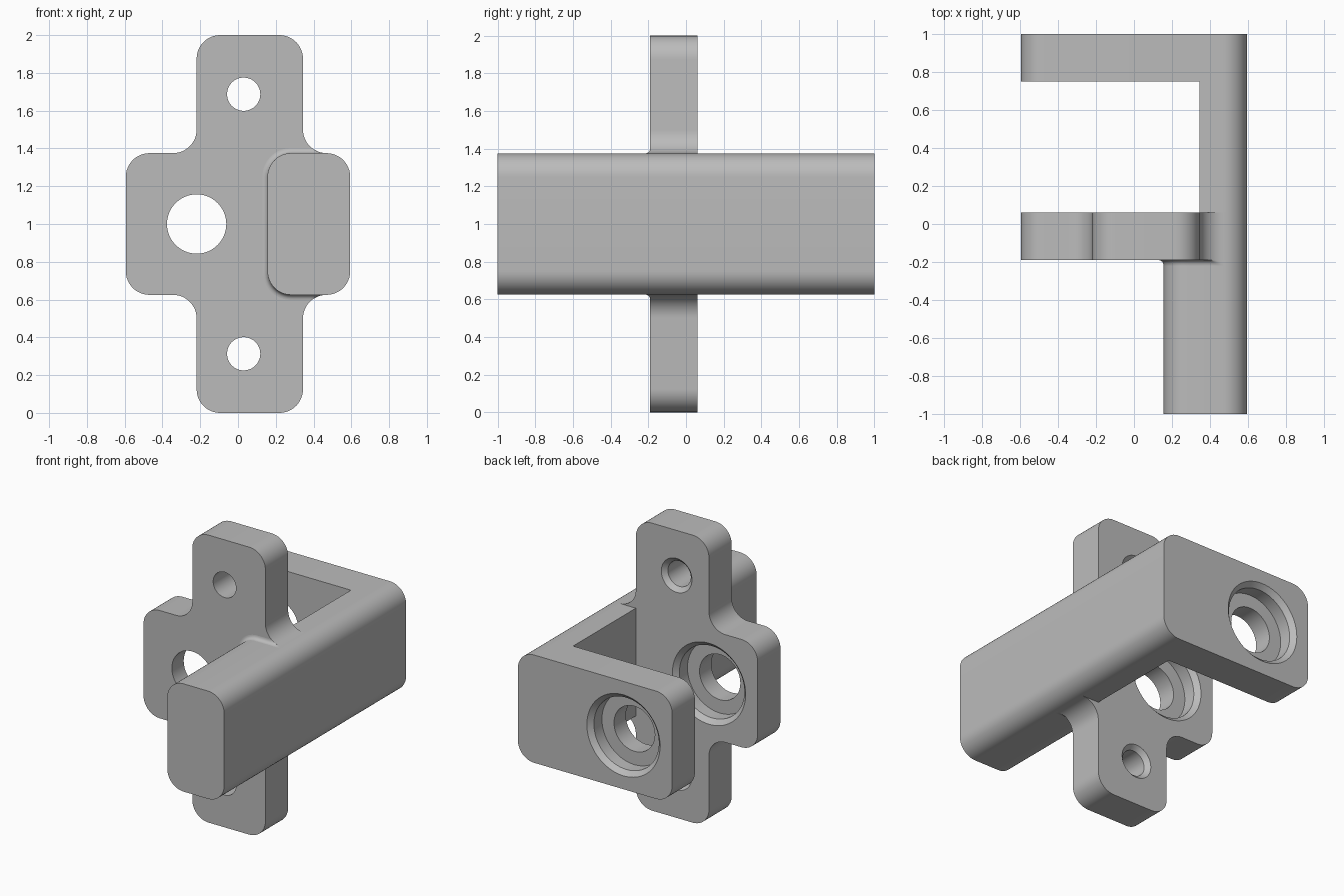
import bpy, bmesh
from math import sin, cos, pi, sqrt, radians
from mathutils import Vector

cube = bpy.data.objects.get("Cube")
if cube:
    bpy.data.objects.remove(cube, do_unlink=True)

R = 0.125                       # corner and fillet radius
LOW, HIGH = 0.625, 1.375        # height range of the rail and rear plate
SIDE = 0.594                    # half width
TAB_L, TAB_R = -0.219, 0.344    # sides of the upright tab
RAIL_X = 0.156                  # inner side of the thick rail
FRONT, BACK = -0.19, 0.06       # mounting plate faces
REAR = 0.75                     # inner face of the rear plate
BORE_X, SCREW_X = -0.219, 0.03

grey = bpy.data.materials.new("plain grey")
grey.use_nodes = True
grey.diffuse_color = (0.5, 0.5, 0.5, 1)
grey.node_tree.nodes["Principled BSDF"].inputs["Base Color"].default_value = grey.diffuse_color


def finish(name, bm):
    bmesh.ops.recalc_face_normals(bm, faces=bm.faces)
    mesh = bpy.data.meshes.new(name)
    bm.to_mesh(mesh)
    bm.free()
    mesh.materials.append(grey)
    obj = bpy.data.objects.new(name, mesh)
    bpy.context.collection.objects.link(obj)
    shade(mesh)
    return obj


def shade(mesh):
    mesh.shade_smooth()
    mesh.set_sharp_from_angle(angle=radians(30))


def rounded(corners, steps=12):
    """Round the right-angled corners (x, z, radius) of an outline."""
    pts = []
    for i, (x, z, r) in enumerate(corners):
        p = Vector((x, z))
        if r == 0:
            pts.append(p)
            continue
        a = (Vector(corners[i - 1][:2]) - p).normalized()
        b = (Vector(corners[(i + 1) % len(corners)][:2]) - p).normalized()
        for k in range(steps + 1):
            t = k / steps * pi / 2
            pts.append(p + r * (a + b - b * cos(t) - a * sin(t)))
    return pts


def prism(name, corners, y0, y1):
    bm = bmesh.new()
    pts = rounded(corners)
    rings = [[bm.verts.new((p.x, y, p.y)) for p in pts] for y in (y0, y1)]
    for ring in rings:
        bm.faces.new(ring)
    for i in range(len(pts)):
        bm.faces.new((rings[0][i - 1], rings[0][i], rings[1][i], rings[1][i - 1]))
    return finish(name, bm)


def box(x0, x1, inner=R):
    return [(x0, LOW, inner), (x1, LOW, R), (x1, HIGH, R), (x0, HIGH, inner)]


def drill(obj, x, z, profile, sides=64):
    """Cut a turned hole; profile holds (radius, y) steps."""
    bm = bmesh.new()
    rings = [[bm.verts.new((x + r * cos(2 * pi * i / sides), y, z + r * sin(2 * pi * i / sides)))
              for i in range(sides)] for r, y in profile]
    bm.faces.new(rings[0])
    bm.faces.new(rings[-1])
    for a, b in zip(rings, rings[1:]):
        for i in range(sides):
            bm.faces.new((a[i - 1], a[i], b[i], b[i - 1]))
    cutter = finish("hole_cutter", bm)
    cutter.hide_render = True
    mod = obj.modifiers.new("hole", "BOOLEAN")
    mod.operation, mod.solver, mod.object = "DIFFERENCE", "EXACT", cutter
    deps = bpy.context.evaluated_depsgraph_get()
    mesh = bpy.data.meshes.new_from_object(obj.evaluated_get(deps))
    obj.modifiers.clear()
    obj.data = mesh
    shade(mesh)
    bpy.data.objects.remove(cutter, do_unlink=True)


def stepped_bore(obj, front, back):
    """Through hole with a chamfered counterbore on the back."""
    drill(obj, BORE_X, 1.0, [(0.157, front - 0.05), (0.157, back - 0.12), (0.25, back - 0.12),
                             (0.25, back - 0.032), (0.282, back), (0.282, back + 0.05)])


# Cross-shaped mounting plate
plate = prism("mounting_plate", [
    (TAB_L, 0, R), (TAB_R, 0, R), (TAB_R, LOW, R), (SIDE, LOW, R), (SIDE, HIGH, R), (TAB_R, HIGH, R),
    (TAB_R, 2, R), (TAB_L, 2, R), (TAB_L, HIGH, R), (-SIDE, HIGH, R), (-SIDE, LOW, R), (TAB_L, LOW, R)],
    FRONT, BACK)
stepped_bore(plate, FRONT, BACK)
for z in (0.313, 1.687):
    drill(plate, SCREW_X, z, [(0.088, FRONT - 0.05), (0.088, BACK - 0.03),
                              (0.118, BACK), (0.118, BACK + 0.05)])

# Rear plate
rear = prism("rear_plate", box(-SIDE, SIDE), REAR, 1)
stepped_bore(rear, REAR, 1)

# Rail: thick in front of the mounting plate, thinner behind it
prism("front_rail", box(RAIL_X, SIDE), -1, FRONT)
prism("rear_rail", box(TAB_R, SIDE, 0), BACK, REAR)

# Small fillet where the front rail meets the mounting plate
upper = []
for k in range(13):
    t = k / 12 * pi / 2
    n = Vector((-cos(t), sin(t)))
    upper.append((Vector((RAIL_X + R, HIGH - R)) + n * R, n))
for k in range(1, 17):
    upper.append((Vector((RAIL_X + R + (TAB_R - RAIL_X) * k / 16, HIGH)), Vector((0, 1))))
lower = [(Vector((p.x, 2 - p.y)), Vector((n.x, -n.y))) for p, n in reversed(upper)]


def limit(x):
    """Half height of the mounting plate beside the tab."""
    if x <= TAB_R:
        return 1.0
    dx = min(0, x - TAB_R - R)
    return HIGH - 1 + R - sqrt(max(0, R * R - dx * dx))


bm = bmesh.new()
grid = []
F = 0.027
for k in range(7):
    t = k / 6 * pi / 2
    row = []
    for p, n in lower + upper:
        q = p + n * F * (1 - sin(t))
        h = limit(q.x)
        row.append(bm.verts.new((q.x, FRONT - F * (1 - cos(t)), 1 + max(-h, min(h, q.y - 1)))))
    grid.append(row)
for a, b in zip(grid, grid[1:]):
    for i in range(len(a) - 1):
        bm.faces.new((a[i], a[i + 1], b[i + 1], b[i]))
bmesh.ops.remove_doubles(bm, verts=bm.verts, dist=0.00001)
fillet = finish("rail_fillet", bm)
# Turn the open strip outward, toward the front
if sum(f.normal.y * f.area for f in fillet.data.polygons) > 0:
    fillet.data.flip_normals()
